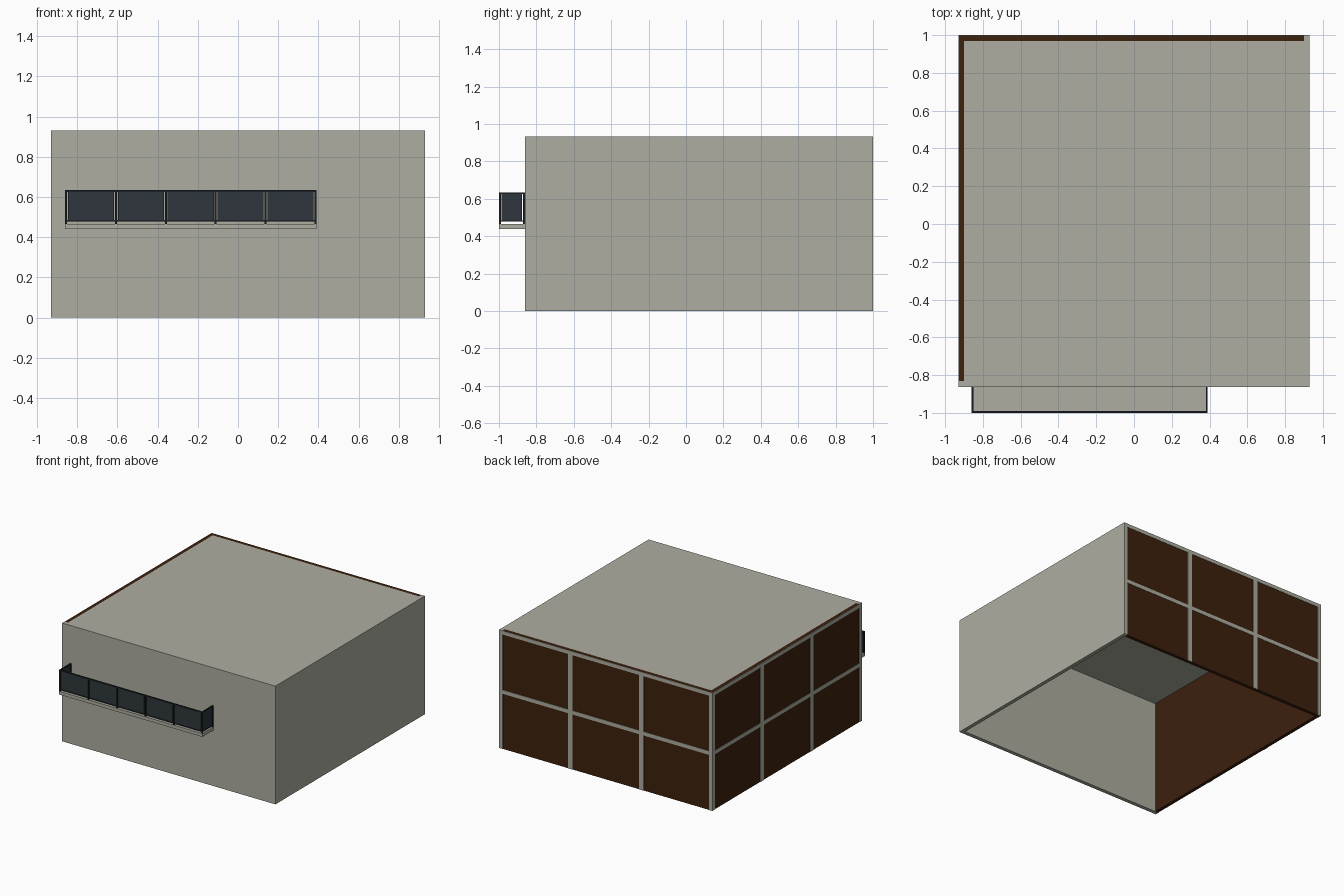
import bpy

if "Cube" in bpy.data.objects:
    bpy.data.objects.remove(bpy.data.objects["Cube"])


def material(name, rgb):
    m = bpy.data.materials.new(name)
    m.diffuse_color = (*rgb, 1)
    m.use_nodes = True
    m.node_tree.nodes["Principled BSDF"].inputs["Base Color"].default_value = m.diffuse_color
    return m


CONCRETE = material("warm_grey_concrete", (0.42, 0.42, 0.355))
BROWN = material("dark_brown_panel", (0.046, 0.015, 0.004))
GLASS = material("dark_blue_glass", (0.028, 0.037, 0.045))
FRAME = material("charcoal_frame", (0.012, 0.015, 0.019))


def box(name, x, y, z, mat):
    """Box from (min, max) ranges on each axis."""
    verts = [(a, b, c) for a in x for b in y for c in z]
    faces = [(0, 1, 3, 2), (4, 6, 7, 5), (0, 4, 5, 1),
             (2, 3, 7, 6), (0, 2, 6, 4), (1, 5, 7, 3)]
    me = bpy.data.meshes.new(name)
    me.from_pydata(verts, [], faces)
    me.materials.append(mat)
    ob = bpy.data.objects.new(name, me)
    bpy.context.collection.objects.link(ob)
    return ob


# Shell: open underneath, wall thickness T
X, Y0, Y1, H, T, D = 0.93, -0.862, 1.0, 0.932, 0.03, 0.003
box("front_wall", (-X, X), (Y0, Y0 + T), (0, H), CONCRETE)
box("right_wall", (X - T, X), (Y0 + T, Y1), (0, H), CONCRETE)
box("roof", (-X + T, X - T), (Y0 + T, Y1 - T), (H - T, H), CONCRETE)
box("back_panel_wall", (-X + D, X - T), (Y1 - T, Y1 - D), (0, H), BROWN)
box("left_panel_wall", (-X + D, -X + T), (Y0 + T, Y1 - T), (0, H), BROWN)

# Thin grid strips on the back and left panel walls
W = 0.02
back, left = (Y1 - D, Y1), (-X, -X + D)
for i, z in enumerate(((0.435, 0.465), (H - T, H - 0.001))):
    box(f"back_rail_{i}", (-X, X - T), back, z, CONCRETE)
    box(f"left_rail_{i}", left, (Y0 + T, Y1 - D), z, CONCRETE)
for i in (1, 2):
    cx = -X + 2 * X * i / 3
    cy = Y0 + (Y1 - Y0) * i / 3
    for j, z in enumerate(((0, 0.435), (0.465, H - T))):
        box(f"back_mullion_{i}_{j}", (cx - W, cx + W), back, z, CONCRETE)
        box(f"left_mullion_{i}_{j}", left, (cy - W, cy + W), z, CONCRETE)
for j, z in enumerate(((0, 0.435), (0.465, H - T))):
    box(f"back_corner_strip_{j}", (-X, -X + T), back, z, CONCRETE)
    box(f"left_corner_strip_{j}", left, (Y1 - T, Y1 - D), z, CONCRETE)

# Balcony slab
BX0, BX1, BY = -0.86, 0.39, -1.0
box("balcony_slab", (BX0, BX1), (BY, Y0), (0.44, 0.466), CONCRETE)

# Balcony railing: posts, rails and glass panels
P = 0.01
RZ0, RZ1 = 0.466, 0.635
step = (BX1 - BX0 - P) / 5
for i in range(6):
    px = BX0 + i * step
    box(f"front_post_{i}", (px, px + P), (BY, BY + P), (RZ0, RZ1 - P), FRAME)
    if i < 5:
        box(f"front_glass_{i}", (px + P + 0.004, px + step - 0.004),
            (BY + 0.003, BY + 0.007), (0.485, RZ1 - P), GLASS)
box("front_top_rail", (BX0, BX1), (BY, BY + P), (RZ1 - P, RZ1), FRAME)
box("front_bottom_rail", (BX0 + P, BX1 - P), (BY + 0.001, BY + P - 0.001),
    (0.478, 0.485), FRAME)
for side, x in (("left", BX0), ("right", BX1 - P)):
    box(f"{side}_wall_post", (x, x + P), (Y0 - P, Y0), (RZ0, RZ1 - P), FRAME)
    box(f"{side}_top_rail", (x, x + P), (BY + P, Y0), (RZ1 - P, RZ1), FRAME)
    box(f"{side}_bottom_rail", (x + 0.001, x + P - 0.001), (BY + P, Y0 - P),
        (0.478, 0.485), FRAME)
    box(f"{side}_glass", (x + 0.003, x + 0.007), (BY + P + 0.004, Y0 - P - 0.004),
        (0.485, RZ1 - P), GLASS)
